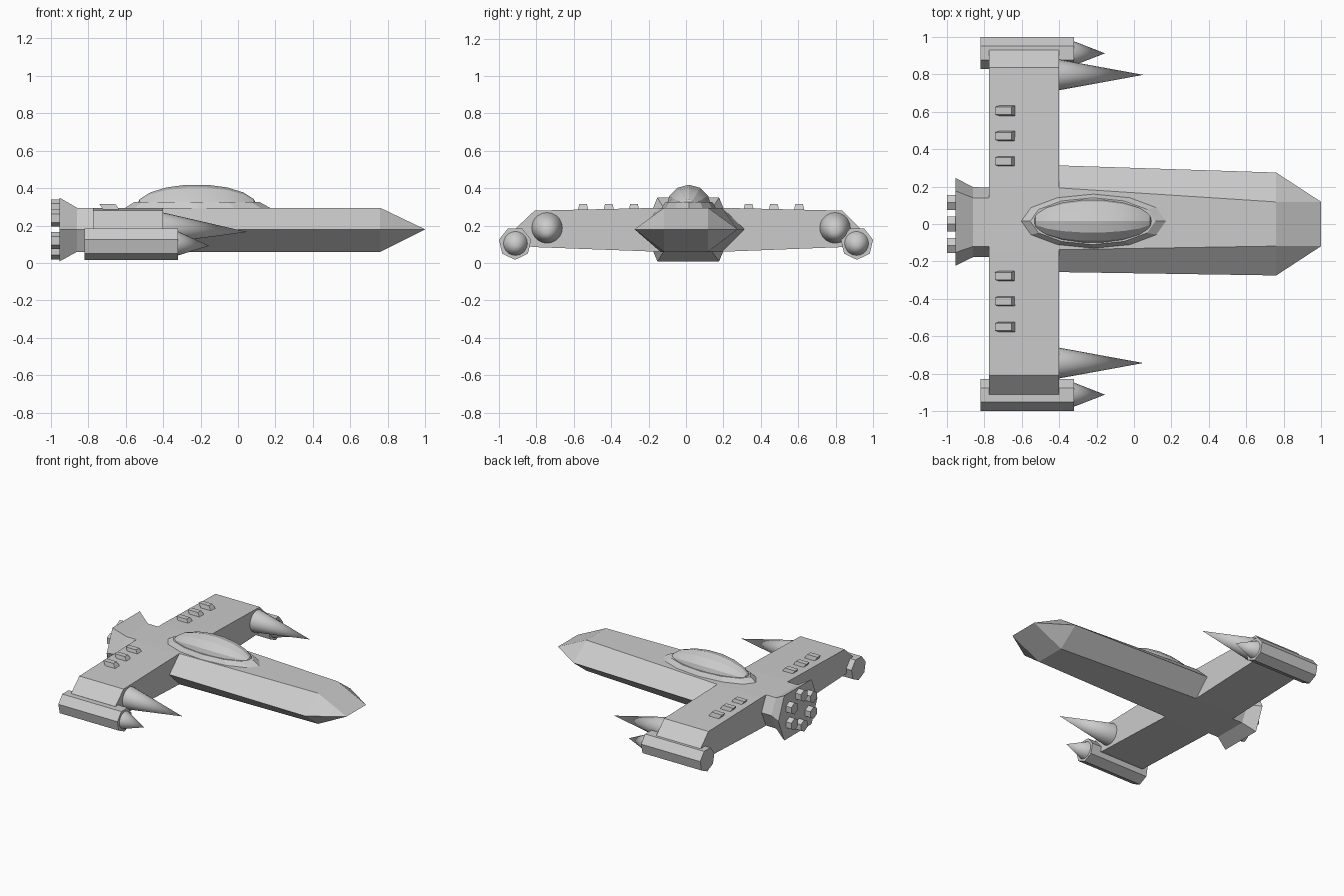
import bpy, math
from mathutils import Matrix

if "Cube" in bpy.data.objects:
    bpy.data.objects.remove(bpy.data.objects["Cube"])


def mesh(name, verts, faces, smooth=None):
    me = bpy.data.meshes.new(name)
    me.from_pydata(verts, [], faces)
    ob = bpy.data.objects.new(name, me)
    bpy.context.collection.objects.link(ob)
    bpy.context.view_layer.objects.active = ob
    for o in bpy.context.selected_objects:
        o.select_set(False)
    ob.select_set(True)
    bpy.ops.object.mode_set(mode='EDIT')
    bpy.ops.mesh.select_all(action='SELECT')
    bpy.ops.mesh.normals_make_consistent(inside=False)
    bpy.ops.object.mode_set(mode='OBJECT')
    if smooth:
        bpy.ops.object.shade_smooth_by_angle(angle=math.radians(smooth))
    return ob


def loft(name, rings, smooth=None):
    """Skin a list of equal-length closed sections and cap both ends."""
    n = len(rings[0])
    faces = [(i * n + j, i * n + (j + 1) % n, (i + 1) * n + (j + 1) % n, (i + 1) * n + j)
             for i in range(len(rings) - 1) for j in range(n)]
    faces += [tuple(range(n)), tuple(range((len(rings) - 1) * n, len(rings) * n))]
    return mesh(name, [v for r in rings for v in r], faces, smooth)


def hex_section(x, flat, tip, z0, z1, yc=0.0, zm=0.18):
    return [(x, yc - flat, z1), (x, yc + flat, z1), (x, yc + tip, zm),
            (x, yc + flat, z0), (x, yc - flat, z0), (x, yc - tip, zm)]


def ngon(x, y, z, r, n, start=-90):
    a = [math.radians(start + 360 * i / n) for i in range(n)]
    return [(x, y + r * math.cos(t), z + r * math.sin(t)) for t in a]


def cone(name, x0, x1, y, z0, z1, r, n=20):
    verts = ngon(x0, y, z0, r, n) + [(x1, y, z1)]
    faces = [(i, (i + 1) % n, n) for i in range(n)] + [tuple(range(n))]
    return mesh(name, verts, faces, 40)


# Forward hull with its wedge nose
hull = loft("hull", [hex_section(-0.40, 0.165, 0.285, 0.06, 0.295, 0.028),
                     hex_section(0.76, 0.118, 0.275, 0.06, 0.295)])
nose = mesh("nose", hex_section(0.76, 0.118, 0.275, 0.06, 0.295)
            + [(1.0, -0.118, 0.18), (1.0, 0.118, 0.18)],
            [(0, 1, 7, 6), (1, 2, 7), (2, 3, 7), (3, 4, 6, 7), (4, 5, 6), (5, 0, 6)])

# Straight wing with bevelled tips: y, bottom, top
stations = [(-0.91, 0.10, 0.185), (-0.81, 0.085, 0.28), (-0.14, 0.06, 0.295),
            (0.19, 0.06, 0.295), (0.835, 0.085, 0.28), (0.95, 0.10, 0.165)]
wing = loft("wing", [[(-0.775, y, b), (-0.40, y, b), (-0.40, y, t), (-0.775, y, t)]
                     for y, b, t in stations])

# Neck and flared engine housing
loft("engine_housing", [hex_section(-0.77, 0.13, 0.185, 0.06, 0.295, 0.01),
                        hex_section(-0.86, 0.13, 0.187, 0.06, 0.295, 0.01),
                        hex_section(-0.955, 0.165, 0.235, 0.008, 0.35, 0.012)])

# Six thrusters
for k, (y, z) in enumerate([(-0.115, 0.06), (0, 0.115), (0.115, 0.06),
                            (-0.115, -0.06), (0, -0.115), (0.115, -0.06)]):
    loft(f"thruster_{k + 1}", [ngon(x, y, 0.18 + z, 0.045, 6) for x in (-0.94, -1.0)])

# Tip pods, pod spikes and wing spikes
for side, s in (("left", 1), ("right", -1)):
    loft(f"{side}_pod", [ngon(x, s * 0.914, 0.105, 0.088, 7) for x in (-0.82, -0.32)])
    cone(f"{side}_pod_spike", -0.325, -0.155, s * 0.912, 0.105, 0.092, 0.066)
    cone(f"{side}_wing_spike", -0.405, 0.05, s * 0.77 + 0.027, 0.188, 0.166, 0.083)

# Backswept vents on the wing
for k, y in enumerate((0.335, 0.47, 0.605, -0.278, -0.413, -0.55)):
    rings = [[(x0, y - h, z), (x1, y - h, z), (x1, y + h, z), (x0, y + h, z)]
             for x0, x1, h, z in ((-0.705, -0.622, 0.032, 0.265), (-0.742, -0.655, 0.02, 0.316))]
    loft(f"vent_{k + 1}", rings)

# Canopy collar and dome
def oval(xc, hx, hy, z, n=12):
    return [(xc + hx * math.cos(2 * math.pi * i / n), 0.015 + hy * math.sin(2 * math.pi * i / n), z)
            for i in range(n)]


loft("canopy_collar", [oval(-0.215, 0.395, 0.148, 0.29), oval(-0.22, 0.335, 0.125, 0.326)])
bpy.ops.mesh.primitive_uv_sphere_add(segments=12, ring_count=9, radius=1)
dome = bpy.context.object
dome.name = "canopy_dome"
dome.data.transform(Matrix.Translation((-0.22, 0.015, 0.30))
                    @ Matrix.Diagonal((0.325, 0.122, 0.12, 1))
                    @ Matrix.Rotation(math.radians(90), 4, 'Y'))
bpy.ops.object.shade_smooth_by_angle(angle=math.radians(25))
